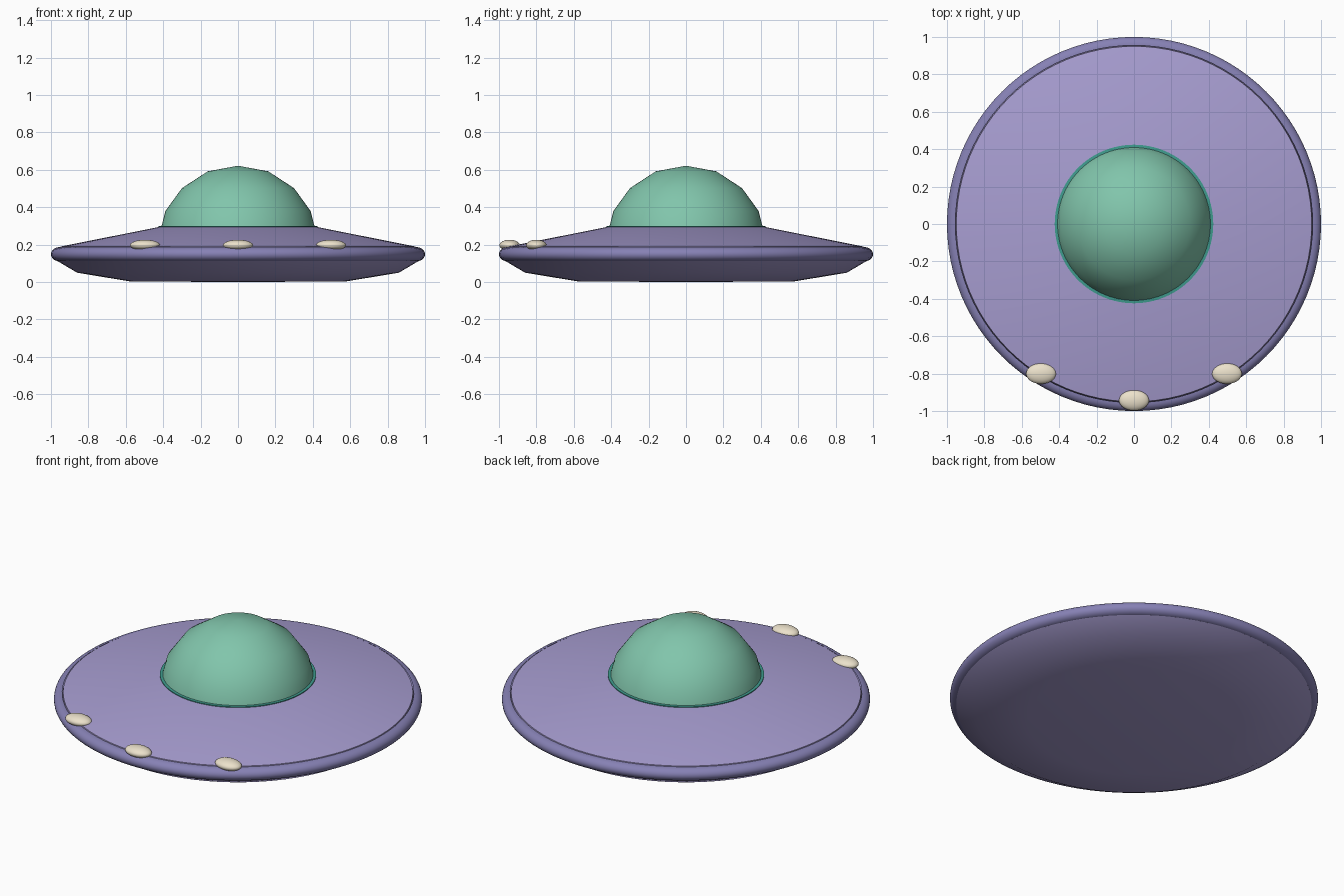
import bpy, math

if "Cube" in bpy.data.objects:
    bpy.data.objects.remove(bpy.data.objects["Cube"])

def material(name, rgb):
    m = bpy.data.materials.new(name)
    m.diffuse_color = (*rgb, 1)
    m.use_nodes = True
    m.node_tree.nodes["Principled BSDF"].inputs["Base Color"].default_value = m.diffuse_color
    return m

lilac = material("lilac", (0.39, 0.34, 0.64))
violet = material("violet", (0.24, 0.22, 0.46))
green = material("green", (0.22, 0.56, 0.41))
teal = material("teal", (0.05, 0.33, 0.27))
cream = material("cream", (0.84, 0.76, 0.60))

def finish(obj, mat, angle):
    obj.data.materials.append(mat)
    bpy.ops.object.select_all(action='DESELECT')
    obj.select_set(True)
    bpy.context.view_layer.objects.active = obj
    bpy.ops.object.shade_smooth_by_angle(angle=math.radians(angle))

def lathe(name, profile, mat, angle=50, segments=96):
    """Spin a bottom-to-top (radius, z) profile about the z axis."""
    verts, faces, rings = [], [], []
    for r, z in profile:
        start = len(verts)
        n = segments if r > 0 else 1
        for i in range(n):
            a = 2 * math.pi * i / segments
            verts.append((r * math.cos(a), r * math.sin(a), z))
        rings.append([start + i % n for i in range(segments)])
    for lo, hi in zip(rings, rings[1:]):
        for i in range(segments):
            j = (i + 1) % segments
            quad = [lo[i], lo[j], hi[j], hi[i]]
            faces.append(list(dict.fromkeys(quad)))
    mesh = bpy.data.meshes.new(name)
    mesh.from_pydata(verts, [], faces)
    obj = bpy.data.objects.new(name, mesh)
    bpy.context.collection.objects.link(obj)
    finish(obj, mat, angle)
    return obj

# Saucer hull: shallow bowl below, cone above
lathe("hull", [(0, 0), (0.58, 0.004), (0.86, 0.05), (0.965, 0.112),
               (0.95, 0.19), (0.41, 0.297), (0, 0.297)], lilac)

# Rounded rim band
rim = [(0.955 + 0.045 * math.cos(a), 0.149 + 0.038 * math.sin(a))
       for a in (math.radians(-90 + 15 * i) for i in range(13))]
lathe("rim", rim, violet)

# Dome with few rings, and its thin collar
lathe("dome", [(0.41, 0.295), (0.388, 0.38), (0.30, 0.502),
               (0.162, 0.592), (0, 0.622)], green)
lathe("dome_collar", [(0.424, 0.285), (0.424, 0.299), (0.40, 0.301)], teal)

# Three front lights
for name, x, y in (("left_light", -0.497, -0.80),
                   ("middle_light", 0, -0.943),
                   ("right_light", 0.497, -0.80)):
    bpy.ops.mesh.primitive_uv_sphere_add(segments=32, ring_count=16, radius=1,
                                         location=(x, y, 0.197))
    light = bpy.context.object
    light.name = name
    light.scale = (0.08, 0.055, 0.029)
    bpy.ops.object.transform_apply(location=False, rotation=False, scale=True)
    finish(light, cream, 60)
